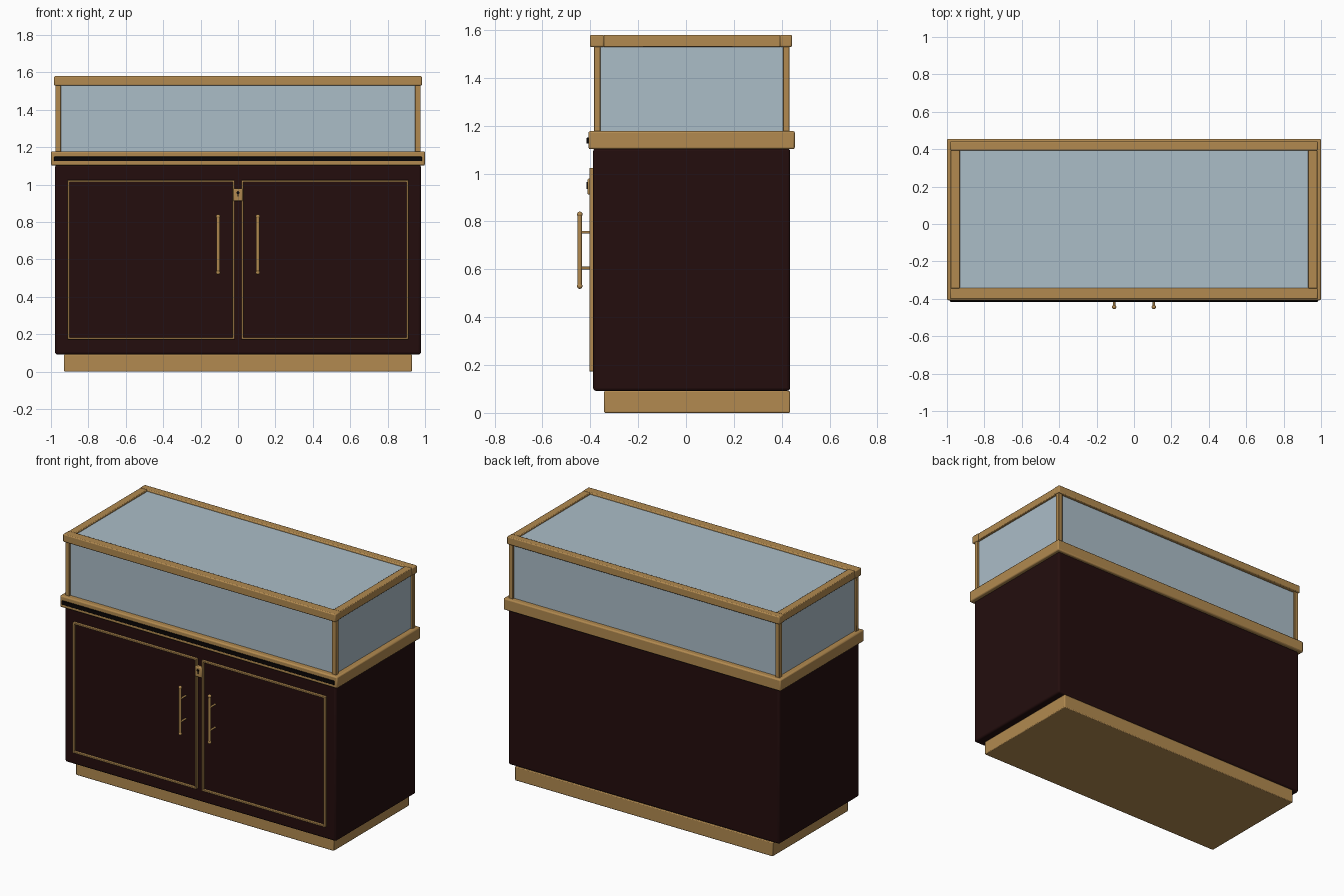
import bpy, math

if "Cube" in bpy.data.objects:
    bpy.data.objects.remove(bpy.data.objects["Cube"])

def mat(name, rgb):
    m = bpy.data.materials.new(name)
    m.diffuse_color = (*rgb, 1)
    m.use_nodes = True
    m.node_tree.nodes["Principled BSDF"].inputs["Base Color"].default_value = m.diffuse_color
    return m

BRASS = mat("brass", (0.445, 0.254, 0.08))
WOOD = mat("dark wood", (0.017, 0.004, 0.004))
GLASS = mat("pale glass", (0.41, 0.51, 0.575))
BLACK = mat("black", (0.003, 0.002, 0.002))

def box(name, x, y, z, m, bevel=0.0, seg=2):
    """Box from (min, max) ranges with an optional rounded edge."""
    bpy.ops.mesh.primitive_cube_add(size=1, location=[(a + b) / 2 for a, b in (x, y, z)])
    o = bpy.context.object
    o.name = name
    o.scale = [b - a for a, b in (x, y, z)]
    bpy.ops.object.transform_apply(location=False, rotation=False, scale=True)
    o.data.materials.append(m)
    if bevel:
        b = o.modifiers.new("bevel", 'BEVEL')
        b.width, b.segments = bevel, seg
        bpy.ops.object.shade_smooth_by_angle(angle=math.radians(35))
    return o

def rod(name, loc, r, length, m, along_y=False):
    bpy.ops.mesh.primitive_cylinder_add(vertices=20, radius=r, depth=length, location=loc,
                                        rotation=(math.pi / 2 if along_y else 0, 0, 0))
    o = bpy.context.object
    o.name = name
    o.data.materials.append(m)
    bpy.ops.object.shade_smooth_by_angle(angle=math.radians(40))

def ball(name, loc, r, m):
    bpy.ops.mesh.primitive_uv_sphere_add(segments=20, ring_count=12, radius=r, location=loc)
    o = bpy.context.object
    o.name = name
    o.data.materials.append(m)
    bpy.ops.object.shade_smooth()

# Cabinet: plinth, body, counter ledge and its dark front strip
box("plinth", (-.93, .93), (-.342, .435), (0, .092), BRASS, .005)
box("cabinet_body", (-.978, .978), (-.388, .435), (.092, 1.106), WOOD, .012, 3)
box("counter_ledge", (-1, 1), (-.408, .455), (1.102, 1.178), BRASS, .008)
box("ledge_strip", (-.983, .983), (-.416, -.40), (1.125, 1.15), BLACK, .003)

# Glass case
box("glass_case", (-.964, .964), (-.372, .42), (1.175, 1.568), GLASS)
for sx in (-1, 1):
    xs = sorted((sx * .977, sx * .947))
    for side, y in (("front", (-.385, -.358)), ("back", (.405, .433))):
        box(side + "_post", xs, y, (1.175, 1.535), BRASS, .003)
    box("side_top_rail", sorted((sx * .98, sx * .93)), (-.345, .395), (1.53, 1.579), BRASS, .004)
box("front_top_rail", (-.983, .983), (-.402, -.342), (1.529, 1.58), BRASS, .006)
box("back_top_rail", (-.983, .983), (.393, .443), (1.529, 1.58), BRASS, .006)

# Doors: brass outline trim and bar handles, mirrored left and right
T = .011
for sx in (-1, 1):
    x0, x1 = sorted((sx * .018, sx * .911))
    y, z0, z1 = (-.404, -.38), .173, 1.024
    for xa in (x0, x1 - T):
        box("door_trim_upright", (xa, xa + T), y, (z0, z1), BRASS, .002)
    for za in (z0, z1 - T):
        box("door_trim_rail", (x0, x1), y, (za, za + T), BRASS, .002)
    hx, hy = sx * .106, -.444
    rod("handle_bar", (hx, hy, .68), .009, .30, BRASS)
    for z in (.53, .83):
        ball("handle_end", (hx, hy, z), .0115, BRASS)
    for z in (.605, .755):
        rod("handle_standoff", (hx, -.413, z), .006, .062, BRASS, True)

# Lock
box("lock_plate", (-.025, .025), (-.412, -.38), (.912, .979), BRASS, .006)
rod("keyhole", (0, -.412, .957), .008, .008, BLACK, True)
box("keyhole_slot", (-.003, .003), (-.415, -.408), (.936, .957), BLACK)
